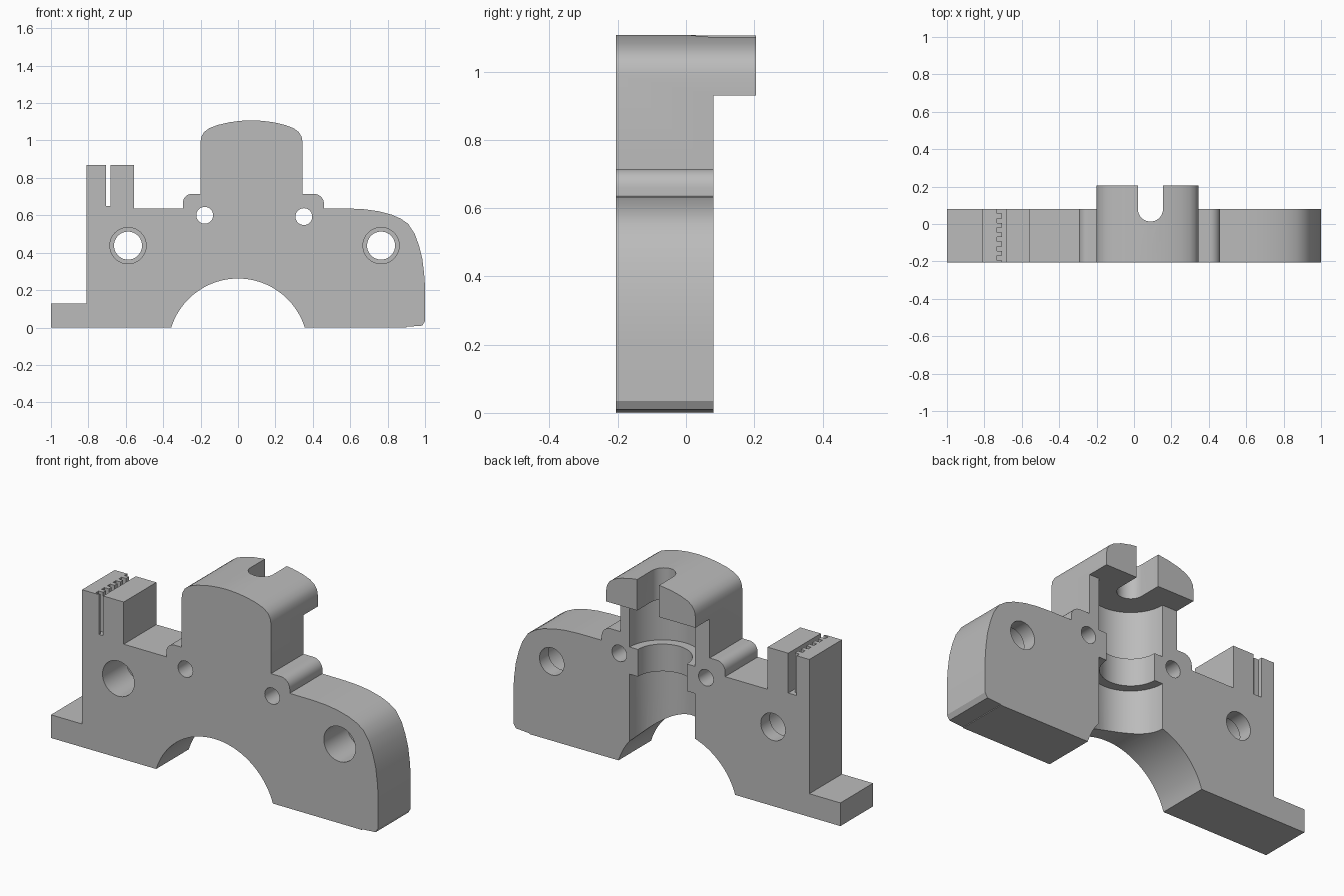
import bpy, bmesh
from math import sin, cos, pi, radians

cube = bpy.data.objects.get("Cube")
if cube:
    bpy.data.objects.remove(cube, do_unlink=True)

grey = bpy.data.materials.new("Plain grey")
grey.use_nodes = True
grey.diffuse_color = (0.5, 0.5, 0.5, 1)
grey.node_tree.nodes["Principled BSDF"].inputs["Base Color"].default_value = (0.5, 0.5, 0.5, 1)

FRONT, BACK, LIP = -0.205, 0.08, 0.205


def prism(name, points, start, end, axis):
    """Extrude a flat outline along y (points are x, z) or z (points are x, y)."""
    def place(p, t):
        return (p[0], t, p[1]) if axis == "y" else (p[0], p[1], t)
    bm = bmesh.new()
    base = bm.faces.new([bm.verts.new(place(p, start)) for p in points])
    new = bmesh.ops.extrude_face_region(bm, geom=[base])["geom"]
    shift = place((0, 0), end - start)
    bmesh.ops.translate(bm, vec=shift, verts=[g for g in new if isinstance(g, bmesh.types.BMVert)])
    bmesh.ops.recalc_face_normals(bm, faces=bm.faces)
    mesh = bpy.data.meshes.new(name)
    bm.to_mesh(mesh)
    bm.free()
    mesh.materials.append(grey)
    obj = bpy.data.objects.new(name, mesh)
    bpy.context.collection.objects.link(obj)
    return obj


def arc(cx, cy, r, a0=0, a1=360, n=48):
    full = abs(a1 - a0) == 360
    steps = n if full else n + 1
    return [(cx + r * cos(radians(a0 + (a1 - a0) * i / n)),
             cy + r * sin(radians(a0 + (a1 - a0) * i / n))) for i in range(steps)]


def rect(x0, y0, x1, y1):
    return [(x0, y0), (x1, y0), (x1, y1), (x0, y1)]


# Side outline: foot, clamp post, shoulders, domed tower and rounded wing
half_tower = [(0.273, 0.715), (0.273, 0.99), (0.268, 1.02), (0.253, 1.045), (0.225, 1.066),
              (0.18, 1.083), (0.12, 1.097), (0.06, 1.105)]
tower_x = 0.072
tower = [(tower_x - x, z) for x, z in half_tower] + [(tower_x, 1.108)]
tower += [(tower_x + x, z) for x, z in reversed(half_tower)]

outline = [(-1, 0), (-1, 0.128), (-0.81, 0.128), (-0.81, 0.87), (-0.555, 0.87), (-0.555, 0.637)]
outline += [(-0.295, 0.637)] + arc(-0.245, 0.665, 0.05, 180, 90, 8)
outline += tower
outline += arc(0.405, 0.66, 0.055, 90, 0, 8) + [(0.46, 0.637)]
outline += [(0.6, 0.636), (0.68, 0.632), (0.75, 0.622), (0.82, 0.604), (0.87, 0.582), (0.91, 0.554),
            (0.945, 0.5), (0.967, 0.44), (0.985, 0.37), (0.995, 0.29), (1, 0.22),
            (1, 0.035), (0.985, 0.01), (0.9, 0.004), (0.9, 0)]
outline += arc(0, -0.112, 0.374, 17.5, 162.5, 40)
body = prism("bracket_body", outline, FRONT, LIP, "y")

cutters = []


def cut(name, points, start, end, axis):
    obj = prism(name, points, start, end, axis)
    obj.hide_render = True
    cutters.append(obj)


# Leave only the tower lip overhanging the back
cut("back_relief", rect(-1.2, -0.2, 1.2, 0.93), BACK, 0.4, "y")

# Stepped vertical channel in the back with a narrow collar
axis_x = 0.088
for name, r, z0, z1 in (("lower_channel", 0.2, -0.2, 0.495),
                        ("collar_channel", 0.15, 0.4, 0.75),
                        ("upper_channel", 0.2, 0.645, 0.93)):
    cut(name, arc(axis_x, BACK, r), z0, z1, "z")

# Round-ended slot through the lip
cut("lip_slot", arc(axis_x, BACK, 0.067, 180, 360, 24) + [(axis_x + 0.067, 0.3), (axis_x - 0.067, 0.3)],
    0.85, 1.3, "z")

# Counterbored mounting holes
for x in (-0.588, 0.765):
    cut("mount_hole", arc(x, 0.438, 0.075), -0.4, 0.4, "y")
    cut("mount_counterbore", arc(x, 0.438, 0.097), -0.4, 0.0, "y")

# Small through holes
for x, z in ((-0.178, 0.6), (0.352, 0.593)):
    cut("pin_hole", arc(x, z, 0.045, n=32), -0.4, 0.4, "y")

# Toothed belt slot in the post
comb = [(-0.681, -0.4), (-0.681, 0.4), (-0.706, 0.4)]
for i in reversed(range(6)):
    y = -0.182 + 0.05 * i
    comb += [(-0.706, y + 0.0125), (-0.733, y + 0.0125), (-0.733, y - 0.0125), (-0.706, y - 0.0125)]
comb.append((-0.706, -0.4))
cut("belt_slot", comb, 0.65, 1.2, "z")

# Carve everything out of the body
bpy.context.view_layer.objects.active = body
for c in cutters:
    mod = body.modifiers.new(c.name, "BOOLEAN")
    mod.operation = "DIFFERENCE"
    mod.solver = "EXACT"
    mod.object = c
    bpy.ops.object.modifier_apply(modifier=mod.name)
for c in cutters:
    bpy.data.objects.remove(c, do_unlink=True)

bpy.ops.object.select_all(action="DESELECT")
body.select_set(True)
bpy.ops.object.shade_smooth_by_angle(angle=radians(30))
